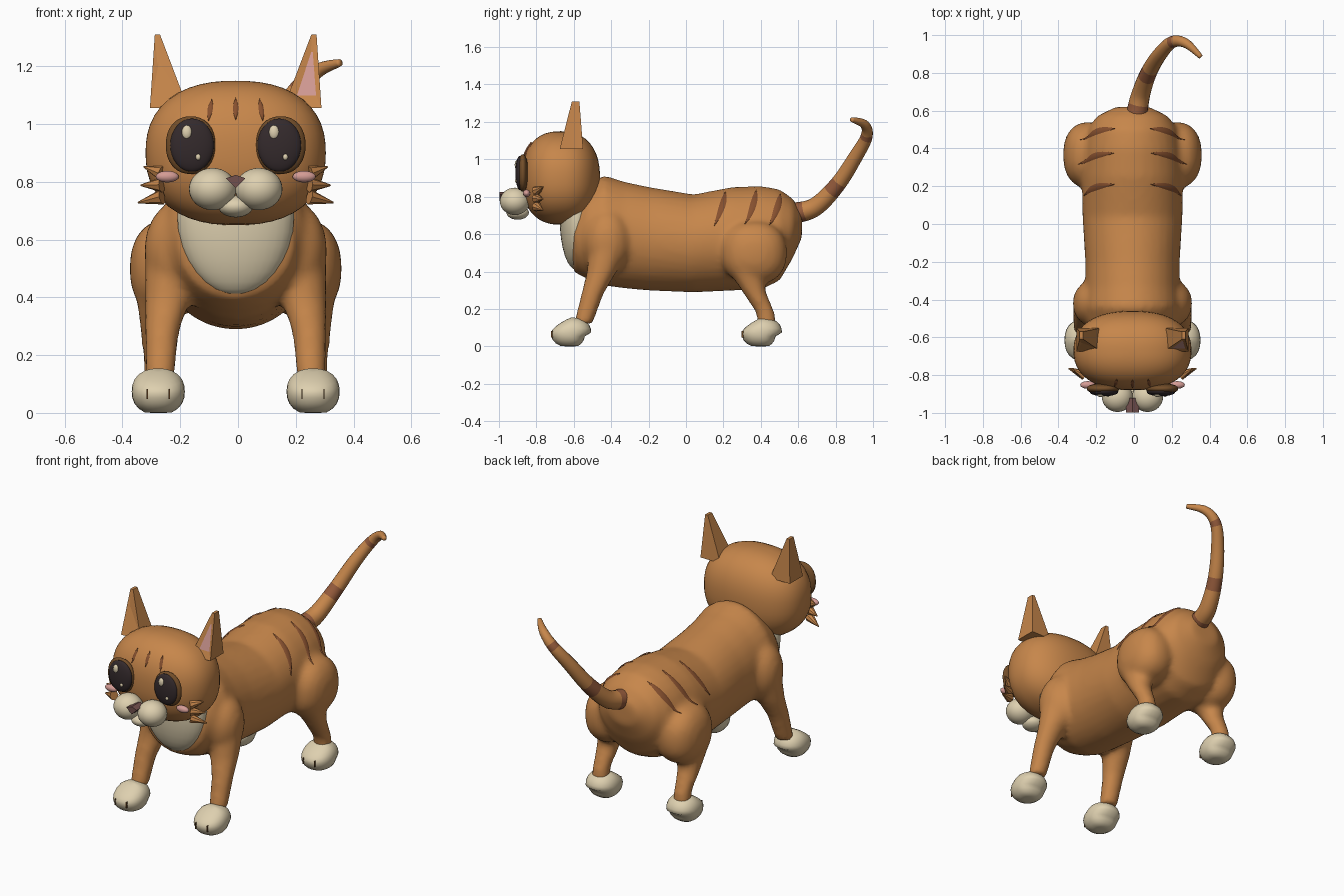
import bpy, bmesh, math
from mathutils import Vector, Matrix
from mathutils.bvhtree import BVHTree

cube = bpy.data.objects.get("Cube")
if cube:
    bpy.data.objects.remove(cube)

def material(name, *rgb):
    m = bpy.data.materials.new(name)
    m.use_nodes = True
    m.diffuse_color = (*rgb, 1)
    m.node_tree.nodes["Principled BSDF"].inputs["Base Color"].default_value = (*rgb, 1)
    return m

orange = material("orange fur", .57, .24, .07)
cream = material("cream fur", .73, .63, .43)
black = material("eye black", .034, .023, .025)
pink = material("soft pink", .66, .33, .30)
brown = material("stripe brown", .24, .08, .028)
band = material("tail band brown", .30, .105, .045)
rim = material("eye rim brown", .17, .075, .022)
rose = material("nose rose brown", .17, .08, .075)

parts = []

def finish(bm, name, *mats, smooth=True):
    bmesh.ops.recalc_face_normals(bm, faces=bm.faces)
    mesh = bpy.data.meshes.new(name)
    bm.to_mesh(mesh)
    bm.free()
    for m in mats:
        mesh.materials.append(m)
    if smooth:
        mesh.shade_smooth()
    ob = bpy.data.objects.new(name, mesh)
    bpy.context.collection.objects.link(ob)
    parts.append(ob)
    return ob

def blob(bm, centre, radii, power=2, seg=32):
    """Ellipsoid; a power above two makes it boxier."""
    verts = bmesh.ops.create_uvsphere(bm, u_segments=seg, v_segments=seg // 2, radius=1)["verts"]
    for v in verts:
        k = sum(abs(c) ** power for c in v.co) ** (-1 / power)
        v.co = Vector(centre) + Vector(c * k * r for c, r in zip(v.co, radii))
    return verts

def blob_part(name, mat, centre, radii, power=2, seg=32):
    bm = bmesh.new()
    blob(bm, centre, radii, power, seg)
    return finish(bm, name, mat)

def loft(bm, rings, n=24):
    """Skin rings given as (centre, first half axis, second half axis)."""
    loops = []
    for c, u, v in rings:
        angles = [math.tau * i / n for i in range(n)]
        loops.append([bm.verts.new(c + u * math.cos(a) + v * math.sin(a)) for a in angles])
    rows = []
    for a, b in zip(loops, loops[1:]):
        rows.append([bm.faces.new((a[i], a[(i + 1) % n], b[(i + 1) % n], b[i])) for i in range(n)])
    bm.faces.new(loops[0])
    bm.faces.new(loops[-1])
    return rows

X, Y, Z = Vector((1, 0, 0)), Vector((0, 1, 0)), Vector((0, 0, 1))

# Trunk with four legs, fused into one skin
bm = bmesh.new()
trunk = [(-.615, .58, .13, .13), (-.595, .585, .2, .19), (-.53, .61, .24, .25),
         (-.44, .62, .26, .295), (-.33, .595, .25, .285), (-.2, .575, .25, .277),
         (.04, .55, .265, .262), (.25, .575, .268, .277), (.4, .58, .26, .277),
         (.5, .595, .24, .245), (.57, .63, .19, .16), (.62, .65, .09, .07)]
loft(bm, [(Vector((0, y, z)), X * w, Z * h) for y, z, w, h in trunk], 32)
front_leg = [(.2, -.41, .64, .09), (.215, -.42, .52, .1), (.235, -.45, .4, .08),
             (.255, -.5, .28, .06), (.262, -.55, .12, .05)]
back_leg = [(.24, .33, .5, .11), (.255, .32, .4, .09), (.268, .365, .29, .063),
            (.27, .425, .18, .05), (.27, .435, .1, .05)]
for s in (1, -1):
    for leg in (front_leg, back_leg):
        loft(bm, [(Vector((s * x, y, z)), X * r, Y * r) for x, y, z, r in leg])
    blob(bm, (s * .205, -.42, .56), (.112, .125, .17))
    blob(bm, (s * .235, .365, .5), (.132, .175, .17), 2.3)
body = finish(bm, "body", orange)
skin = body.modifiers.new("fuse", 'REMESH')
skin.mode, skin.voxel_size, skin.use_smooth_shade = 'VOXEL', .018, True
relax = body.modifiers.new("relax", 'SMOOTH')
relax.factor, relax.iterations = .5, 6

# Head, bib, muzzle and nose
head = blob_part("head", orange, (0, -.67, .9), (.312, .21, .25), 2.35, 48)
blob_part("chest_bib", cream, (0, -.585, .68), (.202, .09, .272))
for s, side in ((1, "left"), (-1, "right")):
    blob_part(side + "_muzzle", cream, (s * .08, -.915, .775), (.082, .08, .073))
    blob_part(side + "_cheek", pink, (s * .237, -.852, .818), (.04, .02, .02), seg=24)
blob_part("chin", cream, (0, -.9, .715), (.06, .06, .038))
bm = bmesh.new()
nose = [bm.verts.new((x, y, z)) for y in (-.998, -.92)
        for x, z in ((-.034, .812), (0, .824), (.034, .812), (0, .778))]
bmesh.ops.convex_hull(bm, input=nose)
finish(bm, "nose", rose, smooth=False)

# Eyes with rims and highlights
for s, side in ((1, "left"), (-1, "right")):
    blob_part(side + "_eye_rim", rim, (s * .156, -.872, .927), (.086, .028, .1), 2.2)
    blob_part(side + "_eye", black, (s * .151, -.888, .927), (.076, .024, .092))
    bm = bmesh.new()
    blob(bm, (s * .151 - .018, -.904, .971), (.018, .012, .025), seg=16)
    blob(bm, (s * .151 + .021, -.907, .886), (.009, .008, .011), seg=16)
    finish(bm, side + "_eye_highlights", cream)

# Ears: tapered blocks with an inset pink front
for s, side in ((1, "left"), (-1, "right")):
    bm = bmesh.new()
    corners = []
    for x0, x1, y0, y1, z in ((.165, .297, -.675, -.55, 1.055), (.262, .28, -.61, -.57, 1.31)):
        corners.append([bm.verts.new((s * x, y, z)) for x, y in ((x0, y0), (x1, y0), (x1, y1), (x0, y1))])
    low, high = corners
    walls = [bm.faces.new((low[i], low[(i + 1) % 4], high[(i + 1) % 4], high[i])) for i in range(4)]
    bm.faces.new(low)
    bm.faces.new(high)
    bmesh.ops.recalc_face_normals(bm, faces=bm.faces)
    # Split the front wall into a border and a sunken panel
    a, b, c, d = [v.co.copy() for v in walls[0].verts]
    bm.faces.remove(walls[0])
    outer = [low[0], low[1], high[1], high[0]]
    spots = ((.27, .17), (.86, .17), (.62, .76), (.5, .76))
    inner = []
    for u, t in spots:
        p = a.lerp(b, u).lerp(d.lerp(c, u), t)
        inner.append(bm.verts.new(p + Y * .006))
    for i in range(4):
        j = (i + 1) % 4
        bm.faces.new((outer[i], outer[j], inner[j], inner[i]))
    bm.faces.new(inner).material_index = 1
    finish(bm, side + "_ear", orange, pink, smooth=False)

# Cheek tufts: three short spikes a side
for s, side in ((1, "left"), (-1, "right")):
    bm = bmesh.new()
    for z, reach, rise in ((.83, .318, .022), (.79, .328, -.002), (.748, .338, -.02)):
        root, tip = Vector((s * .255, -.8, z)), Vector((s * reach, -.765, z + rise))
        axis = tip - root
        turn = Matrix.Translation((root + tip) / 2) @ axis.to_track_quat('Z', 'Y').to_matrix().to_4x4()
        bmesh.ops.create_cone(bm, cap_ends=True, segments=8, radius1=.027, radius2=.003,
                              depth=axis.length, matrix=turn)
    finish(bm, side + "_cheek_tufts", orange, smooth=False)

# Paws: flat soles, sloping toes, and small toe slits
for s, side in ((1, "left"), (-1, "right")):
    for y, end in ((-.615, "front"), (.405, "back")):
        bm = bmesh.new()
        for v in blob(bm, (s * .268, y, .078), (.092, .108, .08), 2.3, 24):
            forward = max(0, y - v.co.y) / .108
            if v.co.z > .06:
                v.co.z -= (v.co.z - .06) * .45 * forward
            else:
                v.co.y += max(0, v.co.y - y) * -.3
            v.co.z = max(v.co.z, .004) - .004
        finish(bm, f"{end}_{side}_paw", cream)
        bm = bmesh.new()
        for dx in (-.038, .038):
            spot = Matrix.Translation((s * .268 + dx, y - .098, .065))
            bmesh.ops.create_cube(bm, size=1, matrix=spot @ Matrix.Diagonal((.004, .02, .035, 1)))
        finish(bm, f"{end}_{side}_toe_slits", rim, smooth=False)

# Tail: smooth path with darker bands
path = [Vector(p) for p in ((.02, .57, .71), (.045, .69, .745), (.09, .81, .865), (.15, .905, 1.01),
                            (.215, .965, 1.12), (.285, .955, 1.185), (.362, .885, 1.213))]
radii = [.058, .05, .043, .038, .032, .025, .012]

def along(t):
    i = min(int(t), len(path) - 2)
    f = t - i
    p0, p1, p2, p3 = (path[max(0, min(len(path) - 1, i + k))] for k in (-1, 0, 1, 2))
    curve = 2 * p1 + (p2 - p0) * f + (2 * p0 - 5 * p1 + 4 * p2 - p3) * f ** 2 \
        + (3 * p1 - p0 - 3 * p2 + p3) * f ** 3
    return curve / 2, radii[i] + (radii[i + 1] - radii[i]) * f

rings, steps = [], 60
for k in range(steps + 1):
    t = 6 * k / steps
    c, r = along(t)
    tangent = (along(min(6, t + .05))[0] - along(max(0, t - .05))[0]).normalized()
    u = tangent.cross(X).normalized()
    rings.append((c, u * r, tangent.cross(u) * r))
bm = bmesh.new()
for k, row in enumerate(loft(bm, rings, 16)):
    t = 6 * (k + .5) / steps
    for f in row:
        f.material_index = int(t < .6 or 1.7 < t < 2.1 or 3.9 < t < 4.2)
finish(bm, "tail", orange, band)

# Painted stripes: tapered ribbons laid on the skin
def stripe(name, surface, a, b, width, side, centre, bend):
    tree = BVHTree.FromObject(surface, bpy.context.evaluated_depsgraph_get())
    a, b = Vector(a), Vector(b)
    bm, rows, n = bmesh.new(), [], 14
    for k in range(n + 1):
        swell = math.sin(math.pi * k / n)
        row = []
        for e, lift in ((-1, .001), (0, .007), (1, .001)):
            p = a.lerp(b, k / n) + side * (e * width * (swell + .03) + bend * swell)
            core = centre(p)
            out = (p - core).normalized()
            hit, normal, _, _ = tree.ray_cast(core + out * 2, -out)
            row.append(bm.verts.new((hit or p) + (normal or out) * lift))
        rows.append(row)
    for r, q in zip(rows, rows[1:]):
        for i in (0, 1):
            bm.faces.new((r[i], r[i + 1], q[i + 1], q[i]))
    finish(bm, name, brown)

bpy.context.view_layer.update()
for i, x in enumerate((-.087, 0, .087)):
    stripe(f"forehead_stripe_{i + 1}", head, (x * .95, -.82, 1.085), (x * 1.08, -.86, 1.01),
           .009, X, lambda p: Vector((p.x, -.67, .9)), 0)
for s, side in ((1, "left"), (-1, "right")):
    for i, y in enumerate((.2, .365, .495)):
        stripe(f"{side}_back_stripe_{i + 1}", body, (s * .1, y + .01, .84), (s * .28, y - .05, .65),
               .017, Y, lambda p: Vector((0, p.y, .57)), .014)

# Centre the whole model
for ob in parts:
    ob.location.x = -.008
